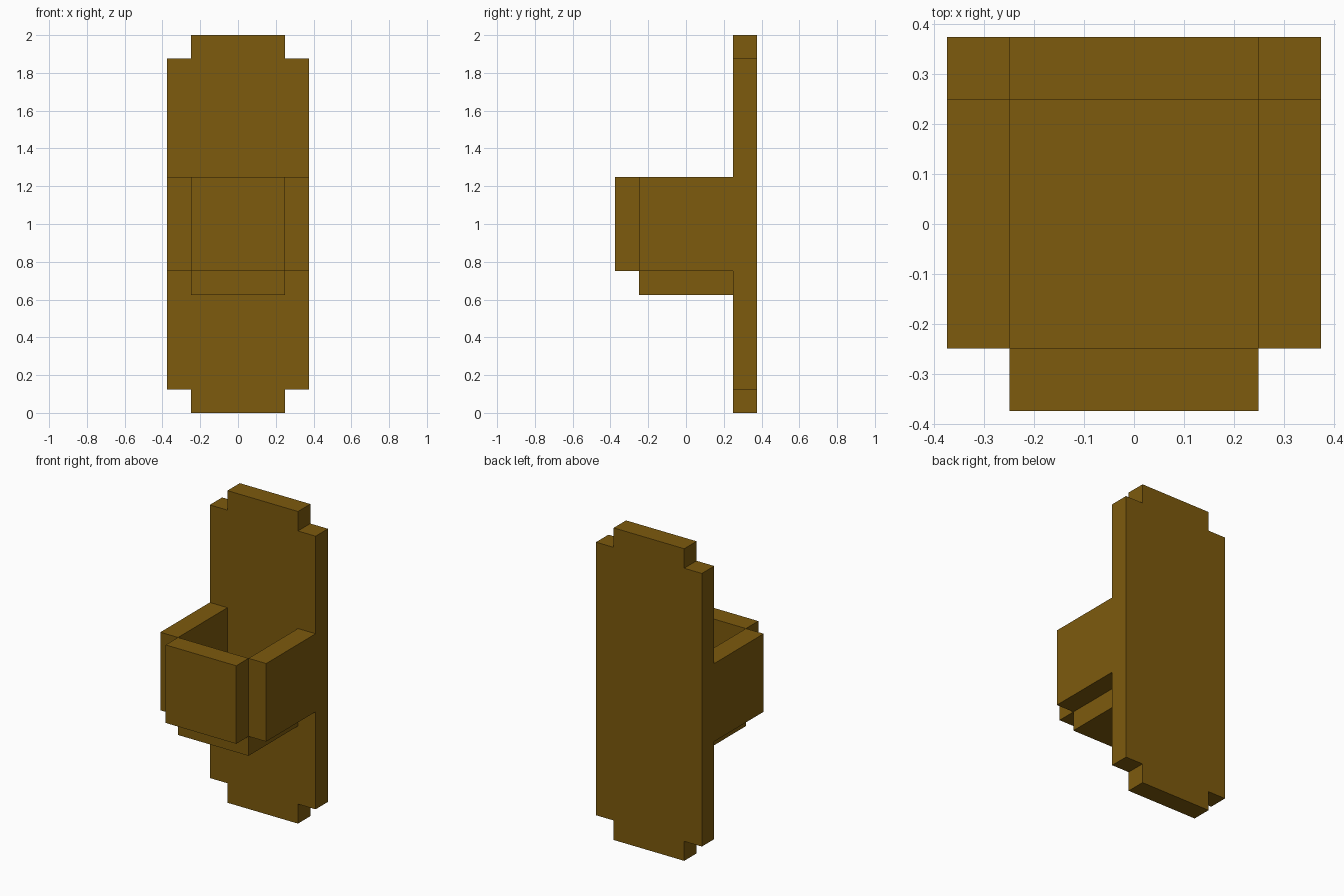
import bpy
import bmesh

if "Cube" in bpy.data.objects:
    bpy.data.objects.remove(bpy.data.objects["Cube"])

U = 0.125  # one grid unit of the blocky design

wood = bpy.data.materials.new("brown_wood")
wood.diffuse_color = (0.205, 0.103, 0.004, 1.0)
wood.use_nodes = True
wood.node_tree.nodes["Principled BSDF"].inputs["Base Color"].default_value = wood.diffuse_color


def add_object(name, bm):
    bmesh.ops.recalc_face_normals(bm, faces=bm.faces[:])
    mesh = bpy.data.meshes.new(name)
    bm.to_mesh(mesh)
    bm.free()
    mesh.materials.append(wood)
    obj = bpy.data.objects.new(name, mesh)
    bpy.context.collection.objects.link(obj)
    return obj


def box(name, x, y, z):
    """Box from (min, max) ranges given in grid units."""
    bm = bmesh.new()
    bmesh.ops.create_cube(bm, size=1)
    for v in bm.verts:
        for i, (lo, hi) in enumerate((x, y, z)):
            v.co[i] = U * (lo if v.co[i] < 0 else hi)
    return add_object(name, bm)


# Back board: tall plate with notched corners, extruded from its outline
half = [(2, 0), (2, 1), (3, 1), (3, 15), (2, 15), (2, 16)]
outline = half + [(-x, z) for x, z in reversed(half)]
bm = bmesh.new()
face = bm.faces.new([bm.verts.new((x * U, 2 * U, z * U)) for x, z in outline])
ext = bmesh.ops.extrude_face_region(bm, geom=[face])
for v in ext["geom"]:
    if isinstance(v, bmesh.types.BMVert):
        v.co.y = 3 * U
# keep the front face closed
if not face.is_valid or all(len(e.link_faces) == 1 for e in bm.edges if all(v.co.y < 2.5 * U for v in e.verts)):
    bm.faces.new([v for v in bm.verts if v.co.y < 2.5 * U])
add_object("back_board", bm)

# Open-topped holder: front, two sides and floor
box("holder_front", (-2, 2), (-3, -2), (6, 10))
box("holder_floor", (-2, 2), (-2, 2), (5, 6))
for side, x in (("left", (-3, -2)), ("right", (2, 3))):
    box(f"holder_side_{side}", x, (-2, 2), (6, 10))
